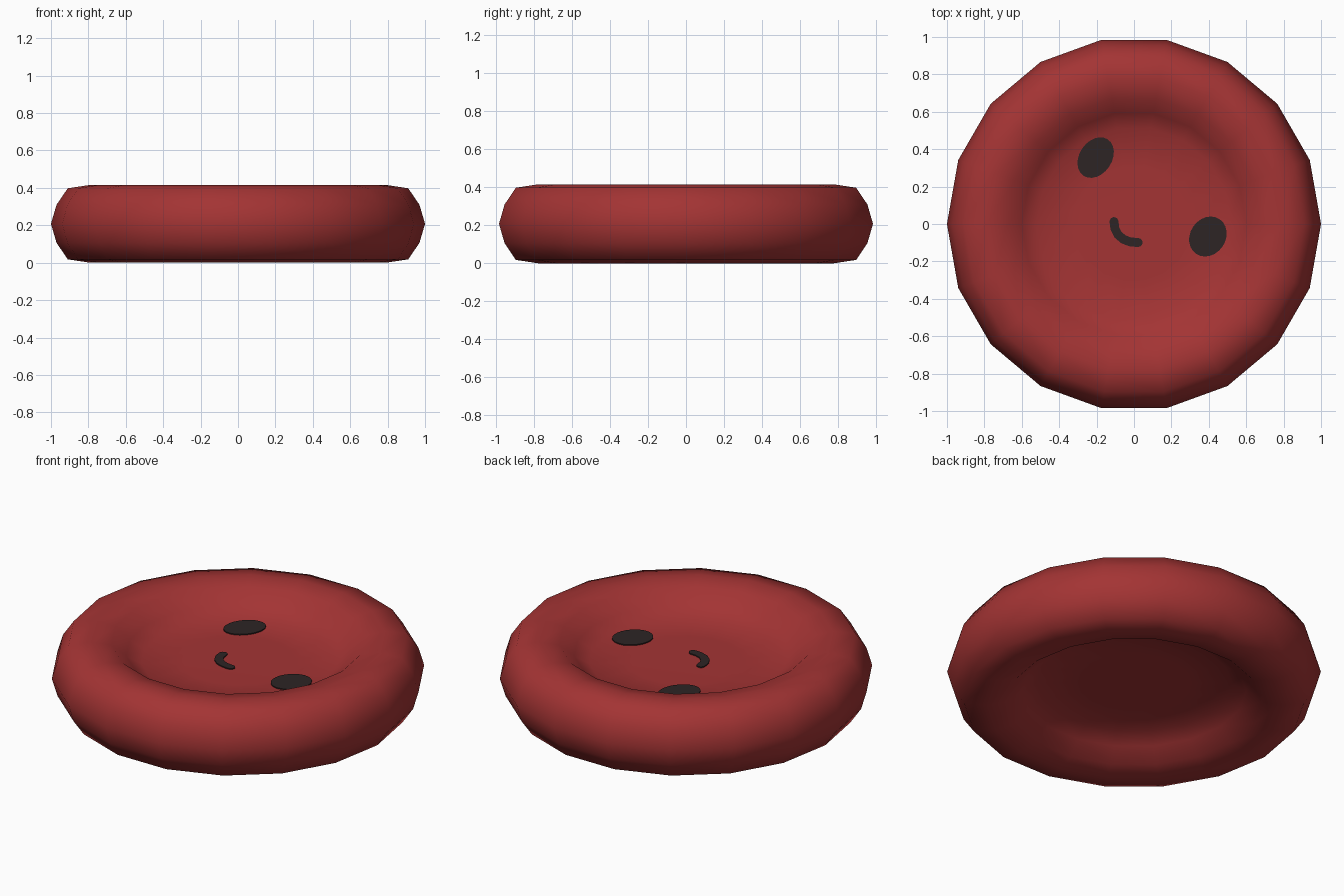
import bpy, bmesh, math
from mathutils import Vector

if "Cube" in bpy.data.objects:
    bpy.data.objects.remove(bpy.data.objects["Cube"])

MID = 0.208       # half height of the body
FLOOR = 0.277     # height of the upper dish floor
SIDES = 18


def material(name, rgb):
    m = bpy.data.materials.new(name)
    m.diffuse_color = (*rgb, 1)
    m.use_nodes = True
    m.node_tree.nodes["Principled BSDF"].inputs["Base Color"].default_value = m.diffuse_color
    return m


red = material("cell red", (0.367, 0.034, 0.034))
dark = material("dark face", (0.026, 0.018, 0.018))


def make_object(name, bm, mat, smooth=False):
    bmesh.ops.recalc_face_normals(bm, faces=bm.faces)
    for f in bm.faces:
        f.smooth = smooth
    me = bpy.data.meshes.new(name)
    bm.to_mesh(me)
    bm.free()
    me.materials.append(mat)
    ob = bpy.data.objects.new(name, me)
    bpy.context.collection.objects.link(ob)
    return ob


# Body: mirrored profile spun into a disc with a dish on both sides
half = [(0.0, FLOOR - 0.002), (0.3, FLOOR - 0.002), (0.52, FLOOR), (0.60, 0.325),
        (0.68, 0.393), (0.79, 2 * MID), (0.91, 0.398), (0.97, 0.31)]
profile = half + [(1.0, MID)] + [(r, 2 * MID - z) for r, z in reversed(half)]
bm = bmesh.new()
verts = [bm.verts.new((r, 0, z)) for r, z in profile]
edges = [bm.edges.new(p) for p in zip(verts, verts[1:])]
bmesh.ops.spin(bm, geom=verts + edges, cent=(0, 0, 0), axis=(0, 0, 1),
               angle=2 * math.pi, steps=SIDES, use_merge=False)
bmesh.ops.remove_doubles(bm, verts=bm.verts, dist=0.0005)
make_object("disc_body", bm, red, True)


def plate(name, outline):
    """Thin dark plate lying on the dish floor."""
    bm = bmesh.new()
    face = bm.faces.new([bm.verts.new((x, y, FLOOR - 0.001)) for x, y in outline])
    ext = bmesh.ops.extrude_face_region(bm, geom=[face])
    top = [v for v in ext["geom"] if isinstance(v, bmesh.types.BMVert)]
    bmesh.ops.translate(bm, vec=(0, 0, 0.006), verts=top)
    return make_object(name, bm, dark)


# Eyes: ovals stretched along the tilted face axis
tilt = math.radians(56)


def oval(cx, cy, a, b, n=24):
    pts = []
    for i in range(n):
        t = 2 * math.pi * i / n
        u, v = a * math.cos(t), b * math.sin(t)
        pts.append((cx + u * math.cos(tilt) - v * math.sin(tilt),
                    cy + u * math.sin(tilt) + v * math.cos(tilt)))
    return pts


plate("left_eye", oval(-0.205, 0.355, 0.117, 0.087))
plate("right_eye", oval(0.395, -0.067, 0.112, 0.095))

# Smile: constant-width stroke with round ends
path = [Vector(p) for p in [(-0.107, 0.013), (-0.102, -0.025), (-0.085, -0.058),
                            (-0.055, -0.083), (-0.018, -0.096), (0.022, -0.099)]]
w = 0.024


def normal(i):
    d = (path[min(i + 1, len(path) - 1)] - path[max(i - 1, 0)]).normalized()
    return Vector((-d.y, d.x))


def cap(i, sign):
    n = normal(i) * sign
    a0 = math.atan2(n.y, n.x)
    return [path[i] + w * Vector((math.cos(a0 - k * math.pi / 6), math.sin(a0 - k * math.pi / 6)))
            for k in range(1, 6)]


ids = range(len(path))
left = [path[i] + normal(i) * w for i in ids]
right = [path[i] - normal(i) * w for i in ids]
plate("smile", left + cap(len(path) - 1, 1) + right[::-1] + cap(0, -1))
